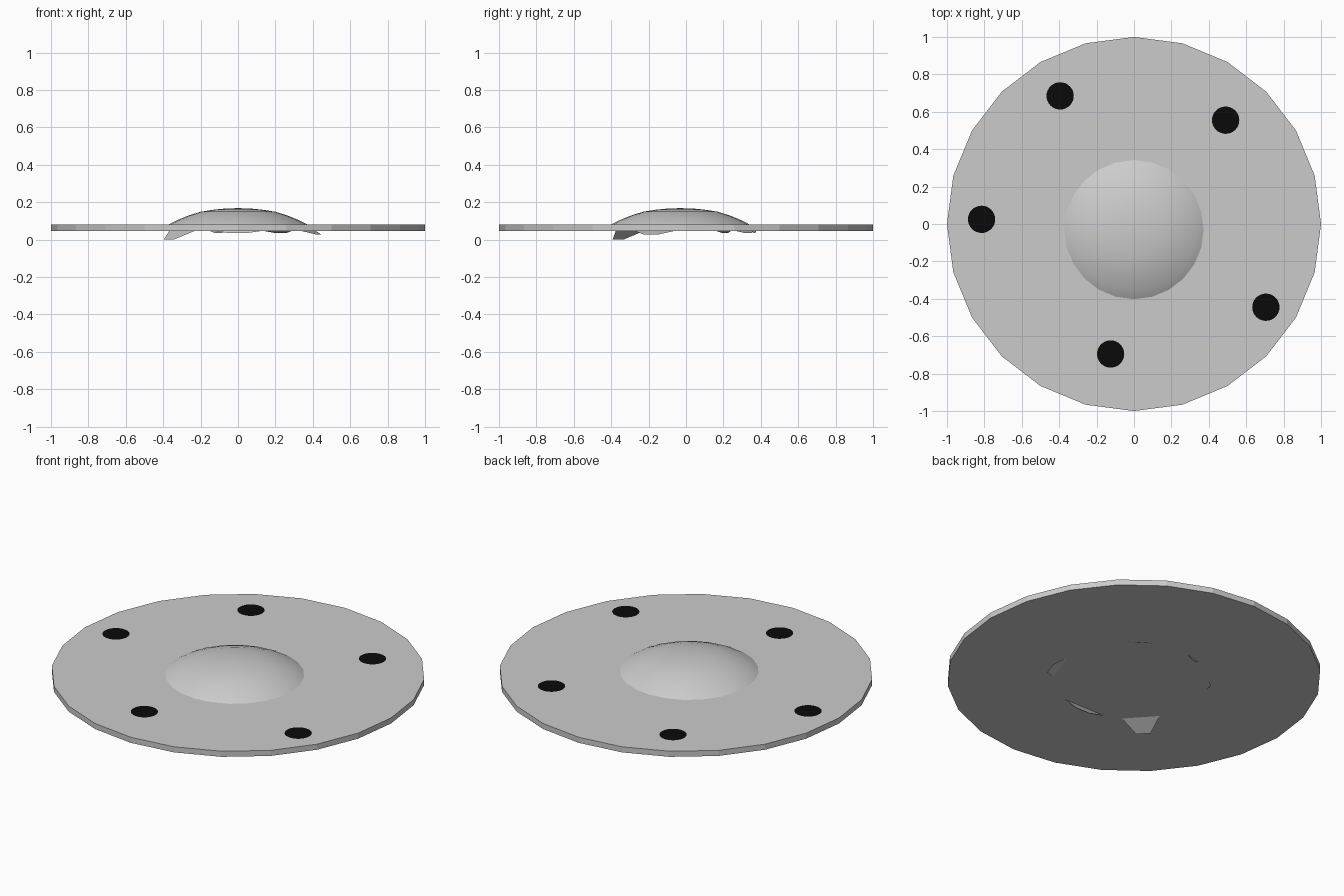
import bpy, math
from math import cos, sin, pi

if "Cube" in bpy.data.objects:
    bpy.data.objects.remove(bpy.data.objects["Cube"])

# plate: thin 24-sided disc
bpy.ops.mesh.primitive_cylinder_add(vertices=24, radius=1, depth=0.033, location=(0, 0, 0.0635))
bpy.context.object.name = "plate"

# black bolt spots lying on the plate
black = bpy.data.materials.new("black")
black.diffuse_color = (0.003, 0.003, 0.003, 1)
black.use_nodes = True
black.node_tree.nodes["Principled BSDF"].inputs["Base Color"].default_value = black.diffuse_color
for x, y in [(-0.395, 0.685), (0.49, 0.555), (-0.815, 0.025), (0.705, -0.445), (-0.125, -0.695)]:
    bpy.ops.mesh.primitive_circle_add(vertices=32, radius=0.073, fill_type='NGON', location=(x, y, 0.0815))
    spot = bpy.context.object
    spot.name = "bolt_spot"
    spot.data.materials.append(black)

# dome: shallow cap with an uneven rim that pokes through the plate
N = 24
cx, cy = 0.0, -0.03
profile = [(0.06, 0.167), (0.13, 0.160), (0.20, 0.149), (0.27, 0.127), (0.33, 0.102), (0.372, 0.08), (0.415, 0.05)]
verts, faces = [(cx, cy, 0.168)], []
for r, z in profile:
    for i in range(N):
        a = 2 * pi * i / N
        verts.append((cx + r * cos(a), cy + r * sin(a), z))
for i in range(N):
    j = (i + 1) % N
    faces.append((0, 1 + i, 1 + j))
    for k in range(len(profile) - 1):
        b, c = 1 + k * N, 1 + (k + 1) * N
        faces.append((b + i, c + i, c + j, b + j))

# ragged tabs below the plate: angle, half width, tip radius, tip height
last = 1 + (len(profile) - 1) * N
for deg, half, r, z in [(222, 15, 0.50, 0.0), (-20, 18, 0.46, 0.028), (58, 15, 0.43, 0.035),
                        (105, 8, 0.41, 0.035), (146, 8, 0.43, 0.035), (-90, 22, 0.40, 0.035)]:
    n = len(verts)
    for d, rr, zz in [(-half, 0.41, 0.05), (half, 0.41, 0.05), (half * 0.3, r, z), (-half * 0.3, r, z)]:
        a = math.radians(deg + d)
        verts.append((cx + rr * cos(a), cy + rr * sin(a), zz))
    faces.append((n, n + 3, n + 2, n + 1))

me = bpy.data.meshes.new("dome")
me.from_pydata(verts, [], faces)
dome = bpy.data.objects.new("dome", me)
bpy.context.collection.objects.link(dome)
for p in me.polygons:
    p.use_smooth = True
